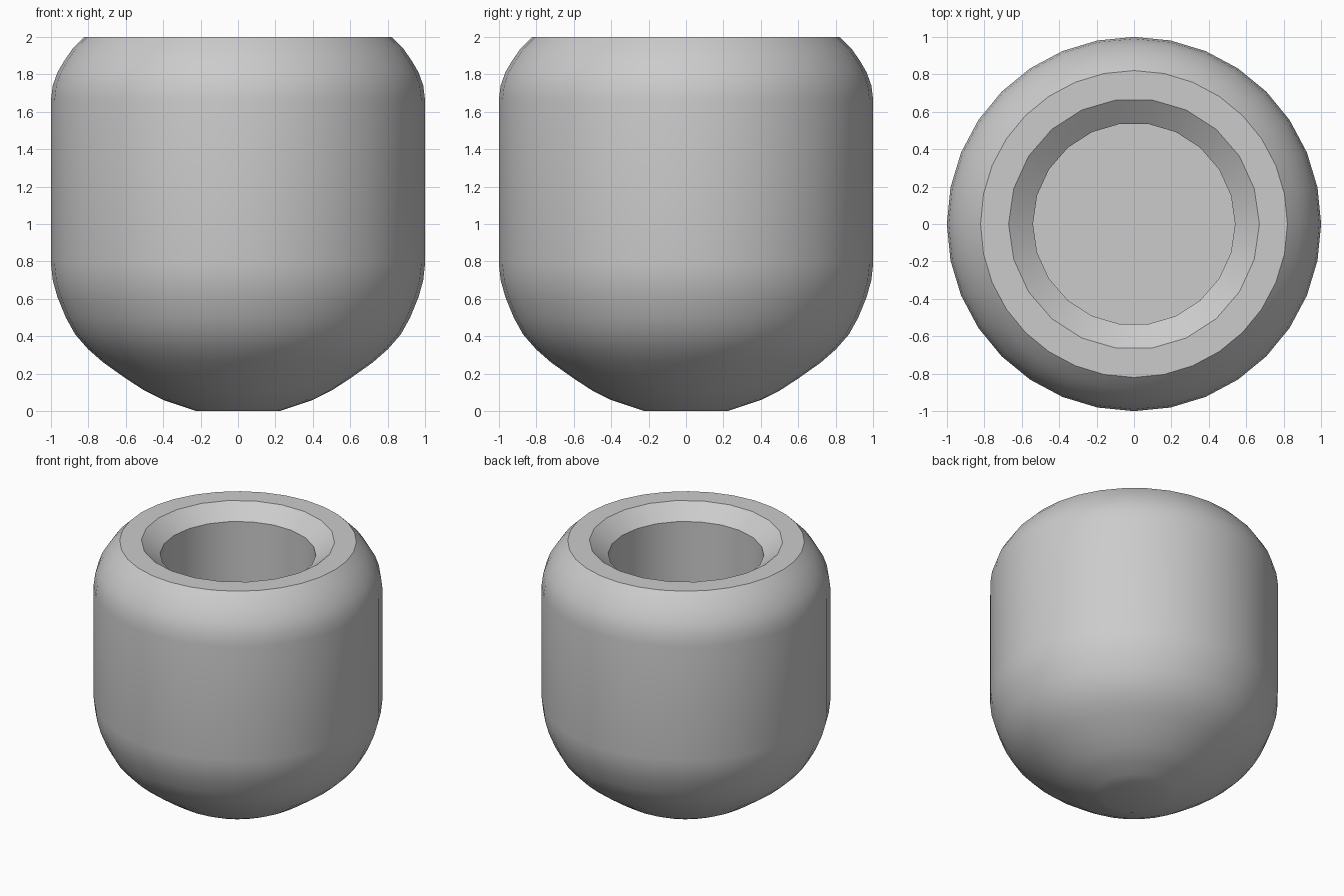
import bpy, bmesh
from math import cos, sin, tau

cube = bpy.data.objects.get("Cube")
if cube:
    bpy.data.objects.remove(cube, do_unlink=True)

grey = bpy.data.materials.new("plain grey")
grey.use_nodes = True
colour = (0.6, 0.6, 0.6, 1)
grey.diffuse_color = colour
grey.node_tree.nodes["Principled BSDF"].inputs["Base Color"].default_value = colour


def lathe(name, profile, sides):
    """Closed solid of revolution from (radius, height) points, bottom to top."""
    bm = bmesh.new()
    rings = [[bm.verts.new((r * cos(tau * i / sides), r * sin(tau * i / sides), z))
              for i in range(sides)] for r, z in profile]
    for low, high in zip(rings, rings[1:]):
        for i in range(sides):
            j = (i + 1) % sides
            bm.faces.new((low[i], low[j], high[j], high[i]))
    bm.faces.new(rings[0][::-1])
    bm.faces.new(rings[-1])
    mesh = bpy.data.meshes.new(name)
    bm.to_mesh(mesh)
    bm.free()
    mesh.materials.append(grey)
    obj = bpy.data.objects.new(name, mesh)
    bpy.context.collection.objects.link(obj)
    return obj


# Rounded outer body with a tapering foot and a soft shoulder
pot = lathe("pot_body", [
    (0.22, 0), (0.28, 0.02), (0.40, 0.06), (0.50, 0.11), (0.60, 0.175),
    (0.72, 0.26), (0.80, 0.33), (0.87, 0.41), (0.92, 0.50), (0.965, 0.61),
    (0.99, 0.70), (1, 0.79), (1, 1.66), (0.99, 1.74), (0.965, 1.81),
    (0.93, 1.87), (0.885, 1.935), (0.82, 2)], 32)

# Cavity: straight bore with a flared mouth, continued above the rim
cavity = lathe("cavity_cutter", [
    (0.54, 0.6), (0.54, 1.9), (0.67, 2), (0.80, 2.1)], 22)
cavity.hide_render = True

cut = pot.modifiers.new("cavity", 'BOOLEAN')
cut.operation = 'DIFFERENCE'
cut.solver = 'EXACT'
cut.object = cavity

bpy.ops.object.select_all(action='DESELECT')
pot.select_set(True)
bpy.context.view_layer.objects.active = pot
bpy.ops.object.modifier_apply(modifier=cut.name)
bpy.data.objects.remove(cavity, do_unlink=True)

# Smooth walls, crisp rim and floor edges
bpy.ops.object.shade_smooth_by_angle(angle=0.5)
